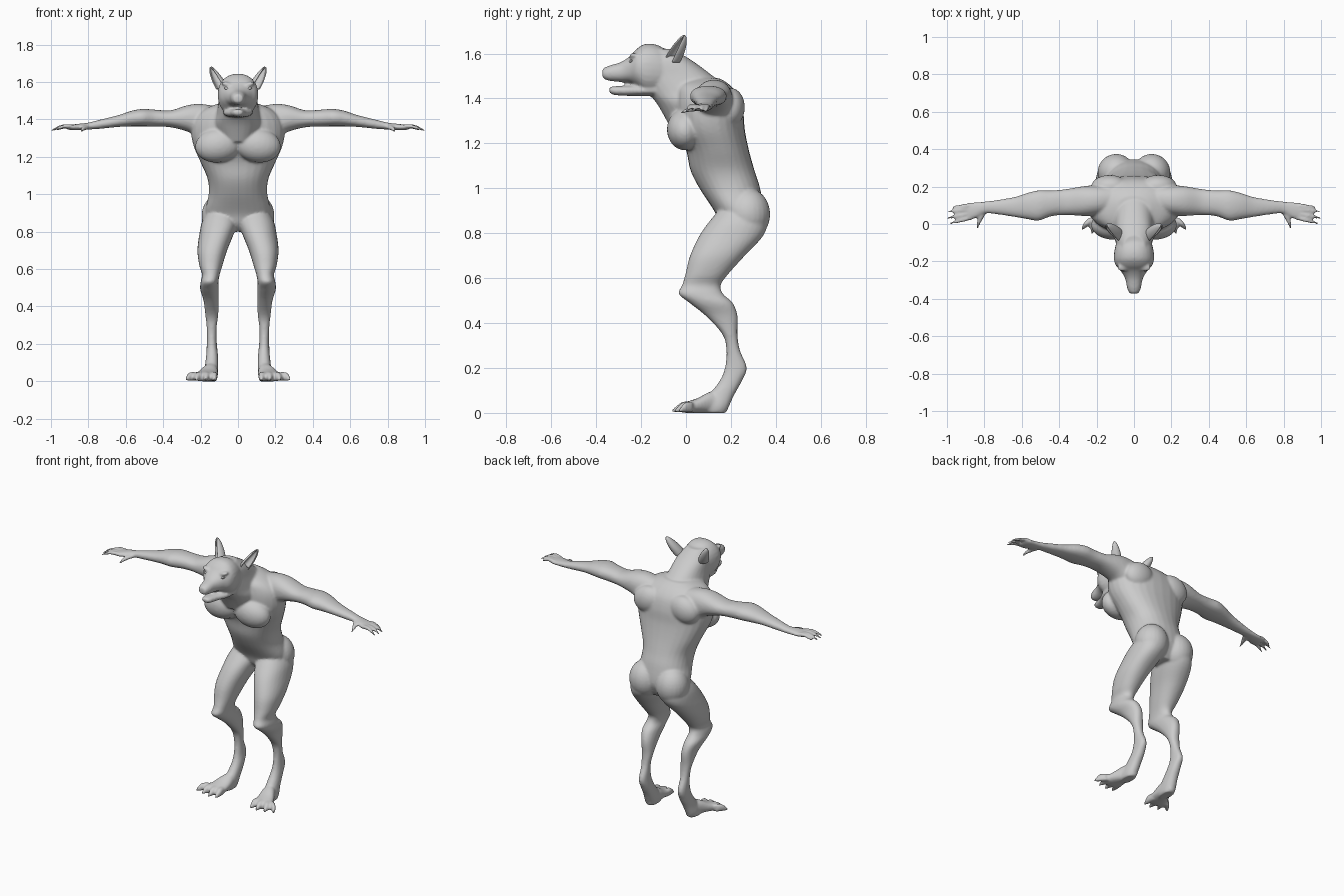
import bpy
import bmesh
import math
from mathutils import Matrix, Vector

default = bpy.data.objects.get("Cube")
if default:
    bpy.data.objects.remove(default, do_unlink=True)

GREY = (0.6, 0.6, 0.6, 1)
skin = bpy.data.materials.new("grey_skin")
skin.use_nodes = True
skin.diffuse_color = GREY
skin.node_tree.nodes["Principled BSDF"].inputs["Base Color"].default_value = GREY

BOTH = (1, -1)
CENTRE = (1,)


def make_object(name, bm):
    bmesh.ops.recalc_face_normals(bm, faces=bm.faces[:])
    mesh = bpy.data.meshes.new(name)
    bm.to_mesh(mesh)
    bm.free()
    mesh.materials.append(skin)
    mesh.polygons.foreach_set("use_smooth", [True] * len(mesh.polygons))
    obj = bpy.data.objects.new(name, mesh)
    bpy.context.collection.objects.link(obj)
    return obj


def spline(a, b, c, d, t):
    return 0.5 * (2 * b + (c - a) * t + (2 * a - 5 * b + 4 * c - d) * t * t
                  + (3 * b - a - 3 * c + d) * t ** 3)


def refine(rows, steps=5):
    """Smoothly interpolate between the given cross-sections."""
    padded = [rows[0]] + list(rows) + [rows[-1]]
    result = []
    for i in range(len(rows) - 1):
        for s in range(steps):
            result.append([spline(*values, s / steps) for values in zip(*padded[i:i + 4])])
    return result + [list(rows[-1])]


def loft(bm, axes, rows, sides=BOTH, sides_count=28):
    """Closed tube; a row is (position, low and high of axis two, low and high of axis three)."""
    along, second, third = ("xyz".index(a) for a in axes)
    for side in sides:
        rings = []
        for pos, lo2, hi2, lo3, hi3 in refine(rows):
            ring = []
            for k in range(sides_count):
                angle = math.tau * k / sides_count
                c, s = math.cos(angle), math.sin(angle)
                co = Vector()
                co[along] = pos
                co[second] = (lo2 + hi2) / 2 + (hi2 - lo2) / 2 * math.copysign(abs(c) ** 0.9, c)
                co[third] = (lo3 + hi3) / 2 + (hi3 - lo3) / 2 * math.copysign(abs(s) ** 0.9, s)
                co.x *= side
                ring.append(bm.verts.new(co))
            rings.append(ring)
        for low, high in zip(rings, rings[1:]):
            for k in range(sides_count):
                n = (k + 1) % sides_count
                bm.faces.new((low[k], low[n], high[n], high[k]))
        bm.faces.new(rings[0])
        bm.faces.new(rings[-1])


def ball(bm, centre, radii, tilt=0, sides=BOTH):
    for side in sides:
        place = (Matrix.Diagonal((side, 1, 1, 1)) @ Matrix.Translation(centre)
                 @ Matrix.Rotation(tilt, 4, "Y") @ Matrix.Diagonal((*radii, 1)))
        bmesh.ops.create_uvsphere(bm, u_segments=24, v_segments=16, radius=1, matrix=place)


def centred(rows):
    """Expand a half width into low and high sides."""
    return [(*row[:3], -row[3], row[3]) for row in rows]


body = bmesh.new()

# Torso, leaning forward from the pelvis
loft(body, "zyx", centred([
    (.80, .19, .30, .06),
    (.84, .15, .325, .13),
    (.90, .125, .345, .175),
    (1.0, .06, .33, .157),
    (1.08, .02, .305, .162),
    (1.17, .0, .28, .2),
    (1.26, -.04, .262, .238),
    (1.34, -.05, .255, .25),
    (1.41, -.05, .235, .23),
    (1.46, -.04, .195, .17),
    (1.49, .02, .15, .09)]), CENTRE)

# Chest, shoulder blades and buttocks
ball(body, (.105, -.005, 1.262), (.125, .08, .092), .15)
ball(body, (.13, .2, 1.36), (.1, .062, .085), .3)
ball(body, (.095, .275, .885), (.1, .1, .115))

# Neck
loft(body, "zyx", centred([
    (1.28, -.075, .2, .1),
    (1.37, -.125, .245, .135),
    (1.43, -.17, .205, .118),
    (1.50, -.2, .12, .102),
    (1.57, -.2, .025, .09),
    (1.62, -.2, -.06, .06)]), CENTRE)

# Skull and muzzle
loft(body, "yzx", centred([
    (-.04, 1.45, 1.58, .075),
    (-.12, 1.42, 1.635, .1),
    (-.18, 1.42, 1.643, .108),
    (-.22, 1.452, 1.62, .098),
    (-.25, 1.47, 1.588, .072),
    (-.29, 1.474, 1.562, .048),
    (-.345, 1.479, 1.545, .036),
    (-.372, 1.492, 1.53, .024)]), CENTRE)
ball(body, (0, -.352, 1.522), (.026, .022, .019), 0, CENTRE)
ball(body, (.056, -.232, 1.586), (.036, .022, .013), -.3)

# Lower jaw, parted slightly from the muzzle
loft(body, "yzx", centred([
    (-.13, 1.412, 1.46, .08),
    (-.2, 1.41, 1.46, .076),
    (-.27, 1.412, 1.457, .045),
    (-.322, 1.416, 1.454, .032),
    (-.342, 1.428, 1.45, .02)]), CENTRE)

# Arms and palms
loft(body, "xyz", [
    (.12, .06, .2, 1.33, 1.47),
    (.2, .045, .207, 1.30, 1.483),
    (.27, .043, .202, 1.335, 1.476),
    (.36, .048, .187, 1.358, 1.449),
    (.44, .042, .179, 1.362, 1.452),
    (.51, .018, .18, 1.363, 1.456),
    (.57, .026, .166, 1.363, 1.446),
    (.64, .038, .144, 1.36, 1.423),
    (.74, .053, .127, 1.35, 1.398),
    (.80, .056, .12, 1.346, 1.383),
    (.85, .03, .116, 1.343, 1.377),
    (.89, .022, .112, 1.343, 1.372),
    (.915, .03, .1, 1.347, 1.367)])

# Clawed fingers and thumb
FINGERS = ((.034, .002, .99), (.056, .032, 1.003), (.078, .066, 1.003), (.099, .09, .975))
for root, tip, reach in FINGERS:
    rows = []
    for t, half, z in ((0, .012, 1.358), (.4, .0115, 1.364), (.75, .009, 1.354), (1, .004, 1.337)):
        y = root + (tip - root) * t
        rows.append((.87 + (reach - .87) * t, y - half, y + half, z - half, z + half))
    loft(body, "xyz", rows, sides_count=12)
loft(body, "yxz", [
    (.06, .79, .83, 1.345, 1.37),
    (.025, .808, .838, 1.341, 1.365),
    (.0, .822, .842, 1.336, 1.356),
    (-.024, .832, .84, 1.331, 1.338)], sides_count=12)

# Legs from hip to heel
loft(body, "zyx", [
    (.93, .17, .34, .03, .15),
    (.86, .11, .362, .004, .19),
    (.79, .06, .345, .022, .206),
    (.70, .018, .262, .058, .217),
    (.62, -.002, .19, .083, .207),
    (.57, -.017, .155, .098, .192),
    (.53, -.033, .165, .105, .2),
    (.49, .015, .208, .103, .202),
    (.43, .09, .23, .103, .184),
    (.35, .162, .229, .106, .174),
    (.28, .18, .24, .115, .167),
    (.2, .173, .271, .113, .167),
    (.14, .148, .248, .107, .17),
    (.08, .1, .215, .106, .177),
    (.03, .06, .192, .108, .185),
    (.0, .07, .175, .115, .18)])

# Feet
loft(body, "yzx", [
    (.185, .004, .05, .125, .165),
    (.12, .0, .095, .108, .185),
    (.05, .0, .065, .108, .222),
    (.0, .0, .048, .113, .247),
    (-.02, .006, .032, .122, .24)])

# Clawed toes, spreading outwards
TOES = ((.13, .125, -.055), (.165, .172, -.064), (.2, .226, -.054), (.229, .28, -.034))
for root, tip, reach in TOES:
    rows = []
    for t, half, top in ((0, .019, .05), (.4, .019, .052), (.7, .014, .038), (1, .004, .012)):
        x = root + (tip - root) * t
        rows.append((.03 + (reach - .03) * t, .001, top, x - half, x + half))
    loft(body, "yzx", rows, sides_count=12)

# Fuse the parts into one smooth skin
body = make_object("body", body)
fuse = body.modifiers.new("fuse", "REMESH")
fuse.mode = "VOXEL"
fuse.voxel_size = 0.0075
fuse.use_smooth_shade = True
soften = body.modifiers.new("soften", "SMOOTH")
soften.factor = 0.5
soften.iterations = 5

# Cupped pointed ears, open towards the front and outside
EAR_ROWS, EAR_COLUMNS = 10, 12
ear_base, ear_tip = Vector((.082, -.066, 1.56)), Vector((.146, -.008, 1.682))
for side, name in ((1, "left_ear"), (-1, "right_ear")):
    bm = bmesh.new()
    grid = []
    for i in range(EAR_ROWS + 1):
        t = i / EAR_ROWS
        radius = .002 + .042 * (1 - t) ** .8 * (.8 + .9 * t)
        middle = ear_base.lerp(ear_tip, t)
        row = []
        for j in range(EAR_COLUMNS + 1):
            angle = math.radians(125 + 250 * (j / EAR_COLUMNS - .5))
            co = middle + Vector((math.cos(angle) * .85, math.sin(angle), 0)) * radius
            co.x *= side
            row.append(bm.verts.new(co))
        grid.append(row)
    for low, high in zip(grid, grid[1:]):
        for j in range(EAR_COLUMNS):
            bm.faces.new((low[j], low[j + 1], high[j + 1], high[j]))
    ear = make_object(name, bm)
    shell = ear.modifiers.new("shell", "SOLIDIFY")
    shell.thickness = 0.008
    shell.offset = 0
    ear.modifiers.new("round", "SUBSURF").levels = 1

# Narrow slanted eyes
for side, name in ((1, "left_eye"), (-1, "right_eye")):
    bm = bmesh.new()
    ball(bm, (.055, -.242, 1.564), (.02, .012, .008), -.25, (side,))
    make_object(name, bm)
